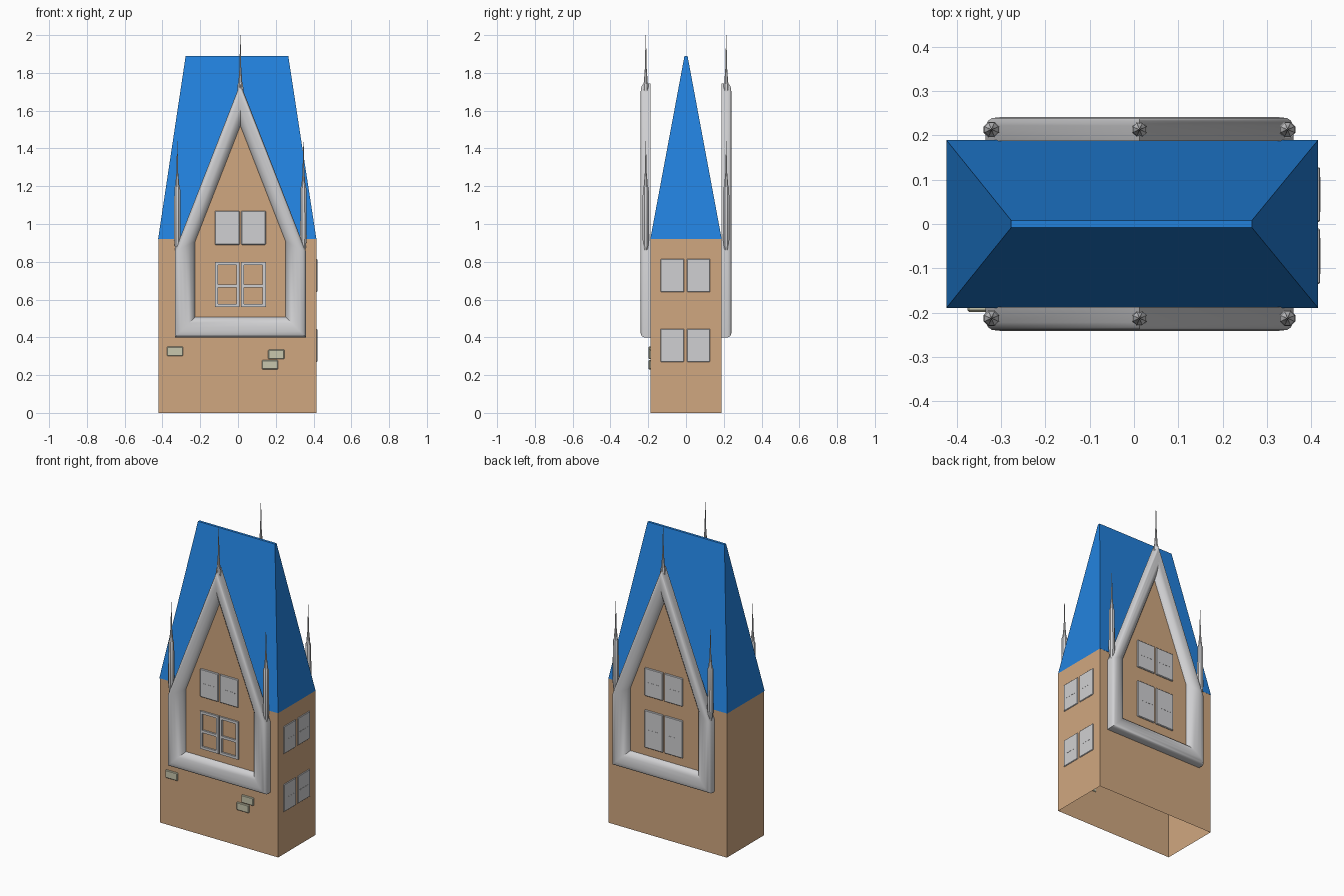
import bpy, bmesh, math
from mathutils import Vector, Matrix

if "Cube" in bpy.data.objects:
    bpy.data.objects.remove(bpy.data.objects["Cube"])


def material(name, rgb):
    lin = [(c / 255 / 12.92) if c < 11 else ((c / 255 + 0.055) / 1.055) ** 2.4 for c in rgb]
    m = bpy.data.materials.new(name)
    m.diffuse_color = (*lin, 1)
    m.use_nodes = True
    m.node_tree.nodes["Principled BSDF"].inputs["Base Color"].default_value = m.diffuse_color
    return m


TAN = material("tan_plaster", (208, 167, 128))
BLUE = material("blue_roof", (34, 130, 222))
GREY = material("pale_stone", (208, 208, 210))
BRICK = material("brick_stone", (200, 199, 174))
CX = 0.0125                      # centre line of the gables


def finish(name, bm, mat, smooth=None, recalc=True):
    if recalc:
        bmesh.ops.recalc_face_normals(bm, faces=bm.faces)
    me = bpy.data.meshes.new(name)
    bm.to_mesh(me)
    bm.free()
    ob = bpy.data.objects.new(name, me)
    bpy.context.collection.objects.link(ob)
    me.materials.append(mat)
    if smooth:
        bpy.context.view_layer.objects.active = ob
        ob.select_set(True)
        bpy.ops.object.shade_smooth_by_angle(angle=math.radians(smooth))
        ob.select_set(False)
    return ob


def loft(bm, rings):
    """Join matching closed rings of points with quads."""
    vs = [[bm.verts.new(p) for p in r] for r in rings]
    n = len(rings[0])
    for a, b in zip(vs, vs[1:]):
        for i in range(n):
            j = (i + 1) % n
            bm.faces.new((a[i], a[j], b[j], b[i]))
    return vs


def rect(x0, x1, y0, y1, z):
    return [(x0, y0, z), (x1, y0, z), (x1, y1, z), (x0, y1, z)]


def box(bm, lo, hi, bevel=0.0):
    lo, hi = Vector(lo), Vector(hi)
    size = hi - lo
    mat = Matrix.Translation((lo + hi) / 2) @ Matrix.Diagonal((*[abs(c) for c in size], 1))
    vs = bmesh.ops.create_cube(bm, size=1, matrix=mat)["verts"]
    if bevel:
        edges = list({e for v in vs for e in v.link_edges})
        bmesh.ops.bevel(bm, geom=edges, offset=bevel, segments=1, affect='EDGES')


# Walls, open underneath
bm = bmesh.new()
base = (-0.42, 0.415, -0.188, 0.188)
loft(bm, [rect(*base, 0), rect(*base, 0.92)])
finish("walls", bm, TAN, recalc=False)

# Hipped roof
bm = bmesh.new()
rings = loft(bm, [rect(-0.423, 0.415, -0.189, 0.189, 0.92),
                  rect(-0.277, 0.266, -0.008, 0.008, 1.89)])
bm.faces.new(rings[-1])
finish("roof", bm, BLUE, recalc=False)

# Pointed gable outlines (x offset from the centre line, z)
OUTER = [(-0.347, 0.40), (0.347, 0.40), (0.347, 0.855), (0, 1.745), (-0.347, 0.855)]
INNER = [(-0.239, 0.508), (0.239, 0.508), (0.239, 0.908), (0, 1.52), (-0.239, 0.908)]
# Moulding section: share of the way inwards, distance from the middle
SECTION = [(0, 0.187), (0, 0.222), (0.05, 0.233), (0.13, 0.239), (0.3, 0.241), (0.5, 0.239),
           (0.7, 0.231), (0.88, 0.217), (1, 0.2), (1, 0.187), (0, 0.187)]


def pinnacle(bm, x, y, profile):
    rings = loft(bm, [[(x + r * math.cos(i * math.pi / 4 + math.pi / 8),
                        y + r * math.sin(i * math.pi / 4 + math.pi / 8), z)
                       for i in range(8)] for r, z in profile])
    bm.faces.new(rings[0])
    bm.faces.new(rings[-1])


def casement(bm, s, x0, x1, z0, z1, glazed):
    """One window leaf on a gable: an open frame or a closed shutter."""
    ya, yb = s * 0.199, s * 0.211
    mid = z0 + (z1 - z0) * 0.47
    if glazed:
        w = 0.016
        for a, b, c, d in ((x0, x0 + w, z0, z1), (x1 - w, x1, z0, z1),
                           (x0 + w, x1 - w, z0, z0 + w), (x0 + w, x1 - w, z1 - w, z1),
                           (x0 + w, x1 - w, mid - 0.008, mid + 0.008)):
            box(bm, (a, ya, c), (b, yb, d))
    else:
        box(bm, (x0, ya, z0), (x1, yb, z1), 0.004)
        box(bm, (x0 + 0.022, yb, mid), (x1 - 0.022, yb + s * 0.001, mid + 0.006))


for side, s in (("front", -1), ("back", 1)):
    # Rounded frame moulding
    bm = bmesh.new()
    loft(bm, [[(CX + o[0] + (i[0] - o[0]) * t, s * d, o[1] + (i[1] - o[1]) * t)
               for o, i in zip(OUTER, INNER)] for t, d in SECTION])
    bmesh.ops.remove_doubles(bm, verts=bm.verts, dist=1e-5)
    finish(side + "_gable_frame", bm, GREY, 40)

    # Plaster panel inside the frame
    bm = bmesh.new()
    rings = loft(bm, [[(CX + x, s * d, z) for x, z in INNER] for d in (0.19, 0.2)])
    for r in rings:
        bm.faces.new(r)
    finish(side + "_gable_panel", bm, TAN)

    # Corner pinnacles and apex spike
    bm = bmesh.new()
    for x in (-0.334, 0.334):
        pinnacle(bm, CX + x, s * 0.213, [(0.012, 0.86), (0.019, 0.93), (0.017, 1.19),
                                         (0.012, 1.2), (0.005, 1.275), (0.0045, 1.3), (0.001, 1.44)])
    pinnacle(bm, CX, s * 0.213, [(0.018, 1.70), (0.016, 1.735), (0.011, 1.75),
                                 (0.005, 1.83), (0.0045, 1.86), (0.001, 2.0)])
    finish(side + "_pinnacles", bm, GREY, 40)

    # Pairs of gable windows
    bm = bmesh.new()
    for x0, x1 in ((-0.122, 0.008), (0.017, 0.147)):
        casement(bm, s, x0, x1, 0.89, 1.07, False)
        casement(bm, s, x0, x1, 0.56, 0.80, s < 0)
    finish(side + "_windows", bm, GREY)

# Window pairs on the right wall
bm = bmesh.new()
for y0, y1 in ((-0.135, -0.01), (0.005, 0.128)):
    for z0, z1 in ((0.64, 0.815), (0.27, 0.445)):
        box(bm, (0.41, y0, z0), (0.42, y1, z1), 0.003)
        box(bm, (0.42, y0 + 0.022, z0 + 0.078), (0.421, y1 - 0.022, z0 + 0.084))
finish("right_windows", bm, GREY)

# Loose bricks showing on the front wall
bm = bmesh.new()
for x, z in ((-0.333, 0.326), (0.203, 0.31), (0.17, 0.255)):
    box(bm, (x - 0.043, -0.198, z - 0.025), (x + 0.043, -0.185, z + 0.025), 0.004)
finish("wall_bricks", bm, BRICK)
